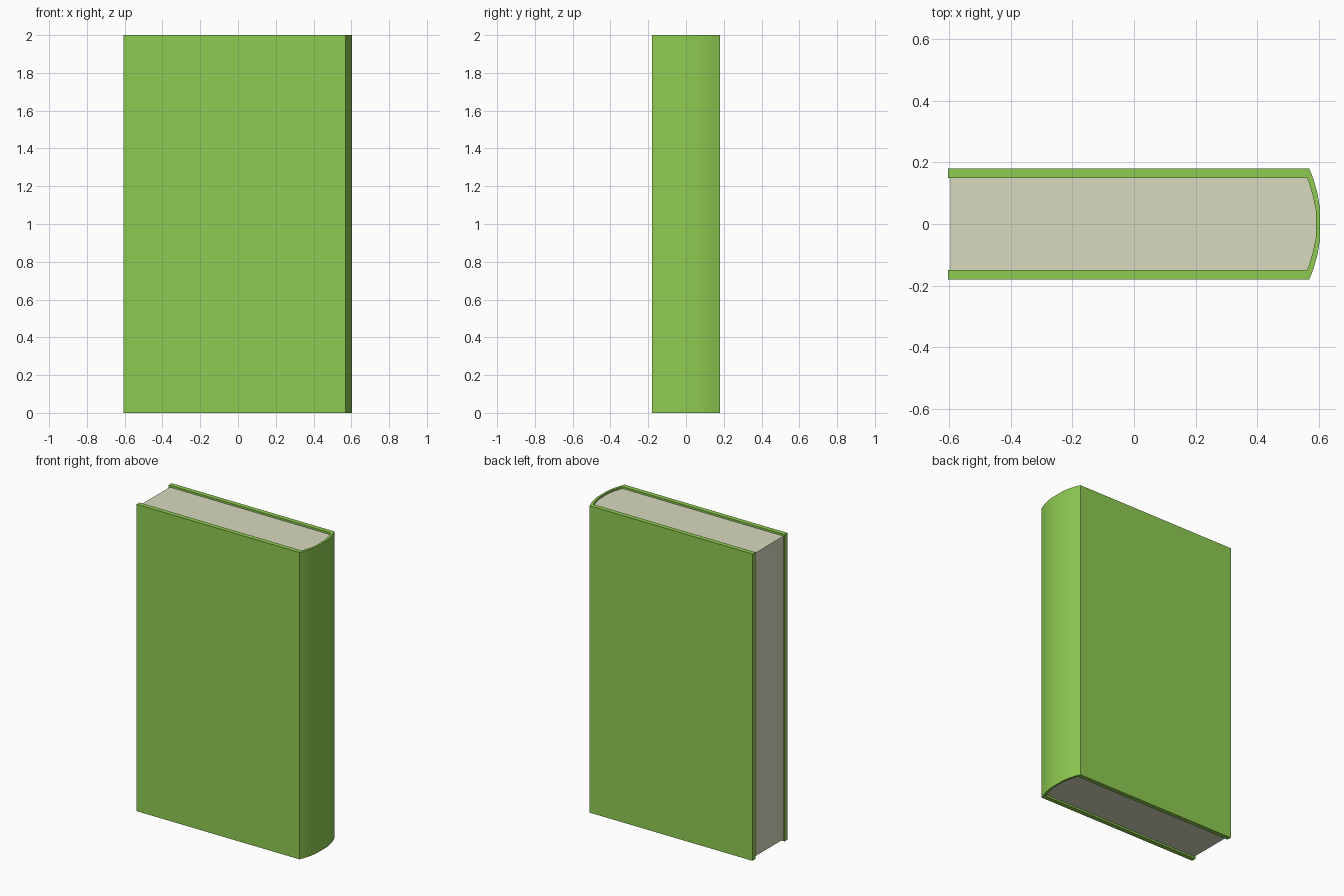
import bpy
import bmesh
import math

if "Cube" in bpy.data.objects:
    bpy.data.objects.remove(bpy.data.objects["Cube"])


def material(name, rgb):
    mat = bpy.data.materials.new(name)
    mat.diffuse_color = (*rgb, 1.0)
    mat.use_nodes = True
    mat.node_tree.nodes["Principled BSDF"].inputs["Base Color"].default_value = mat.diffuse_color
    return mat


def mirrored(half):
    """Half outline at +y, running to the spine, then mirrored back along -y."""
    return half + [(x, -y) for x, y in reversed(half)]


def extrude_profile(name, points, z0, z1, mat):
    bm = bmesh.new()
    face = bm.faces.new([bm.verts.new((x, y, z0)) for x, y in points])
    top = bmesh.ops.extrude_face_region(bm, geom=[face], use_keep_orig=True)["geom"]
    verts = [g for g in top if isinstance(g, bmesh.types.BMVert)]
    bmesh.ops.translate(bm, verts=verts, vec=(0, 0, z1 - z0))
    bmesh.ops.recalc_face_normals(bm, faces=bm.faces)
    mesh = bpy.data.meshes.new(name)
    bm.to_mesh(mesh)
    bm.free()
    mesh.materials.append(mat)
    mesh.shade_smooth()
    mesh.set_sharp_from_angle(angle=math.radians(30))
    obj = bpy.data.objects.new(name, mesh)
    bpy.context.collection.objects.link(obj)
    return obj


green = material("cover_green", (0.275, 0.60, 0.084))
cream = material("page_cream", (0.69, 0.70, 0.52))

# rounded spine, outside and inside of the cover
outer_spine = [(0.57, 0.18), (0.583, 0.147), (0.596, 0.102), (0.604, 0.055)]
inner_spine = [(0.563, 0.15), (0.57, 0.132), (0.583, 0.085), (0.591, 0.045)]

# cover: two boards joined by the spine
outside = mirrored([(-0.605, 0.18)] + outer_spine)
inside = mirrored([(-0.605, 0.15)] + inner_spine)
extrude_profile("cover", outside + inside[::-1], 0.0, 2.0, green)

# page block, slightly recessed on its three open sides
extrude_profile("pages", mirrored([(-0.597, 0.15)] + inner_spine), 0.012, 1.988, cream)
